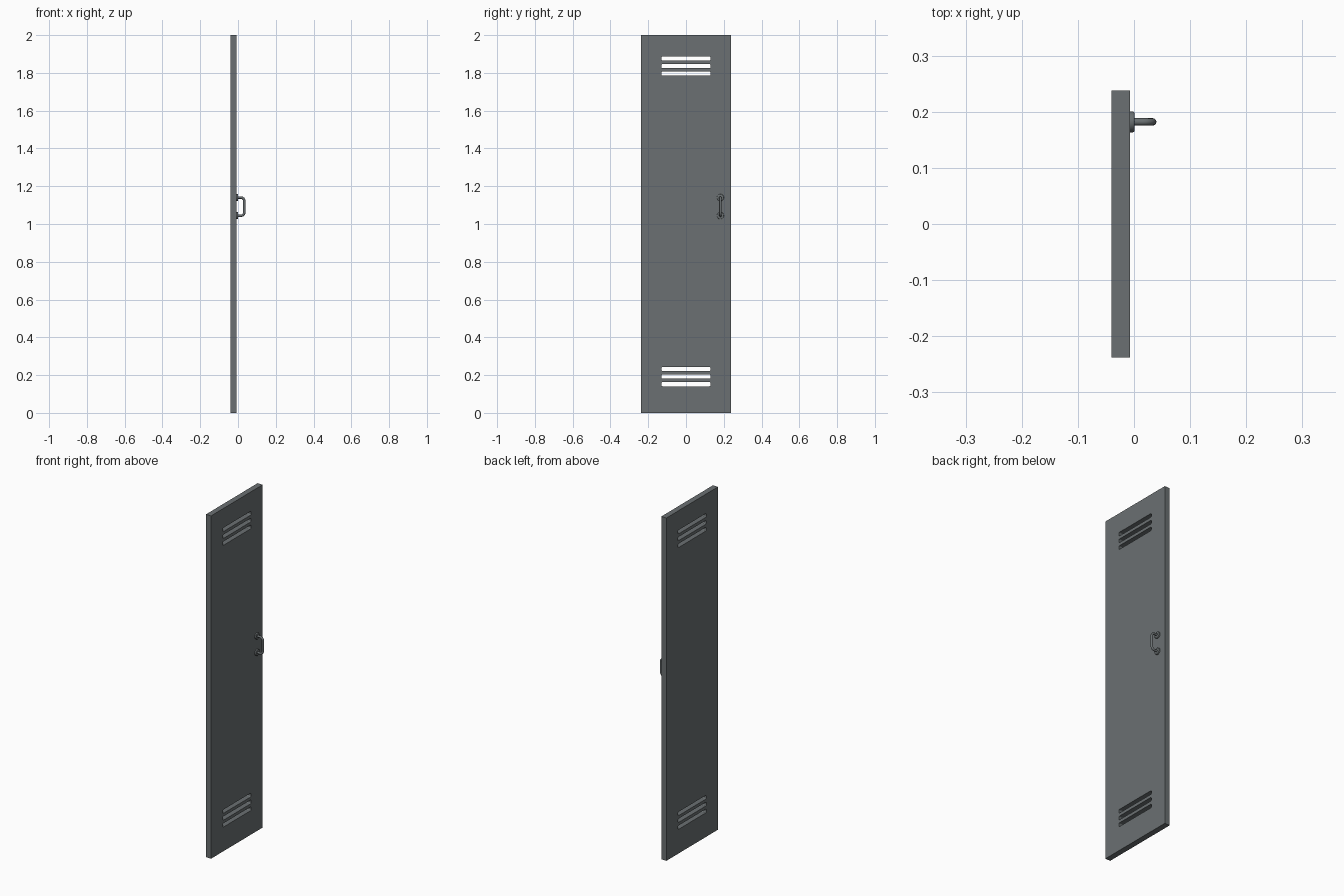
import bpy, bmesh, math
from mathutils import Matrix

if "Cube" in bpy.data.objects:
    bpy.data.objects.remove(bpy.data.objects["Cube"])

grey = bpy.data.materials.new("steel grey")
grey.diffuse_color = (0.145, 0.162, 0.168, 1)
grey.use_nodes = True
grey.node_tree.nodes["Principled BSDF"].inputs["Base Color"].default_value = grey.diffuse_color

X0, X1 = -0.04, -0.007      # door back and face
HALF_W, HEIGHT = 0.238, 2.0


def finish(name, bm):
    me = bpy.data.meshes.new(name)
    bmesh.ops.recalc_face_normals(bm, faces=bm.faces)
    bm.to_mesh(me)
    bm.free()
    ob = bpy.data.objects.new(name, me)
    bpy.context.collection.objects.link(ob)
    me.materials.append(grey)
    return ob


def add_box(bm, x0, x1, y0, y1, z0, z1):
    m = Matrix.Translation(((x0 + x1) / 2, (y0 + y1) / 2, (z0 + z1) / 2))
    m = m @ Matrix.Diagonal((x1 - x0, y1 - y0, z1 - z0, 1))
    return bmesh.ops.create_cube(bm, size=1, matrix=m)["verts"]


def smooth(ob):
    bpy.ops.object.select_all(action='DESELECT')
    ob.select_set(True)
    bpy.context.view_layer.objects.active = ob
    bpy.ops.object.shade_smooth_by_angle(angle=math.radians(35))


# door slab
bm = bmesh.new()
add_box(bm, X0, X1, -HALF_W, HALF_W, 0, HEIGHT)
door = finish("door_panel", bm)

# vent slots with softened corners, three at the top and three at the bottom
bm = bmesh.new()
for base in (0.152, 1.796):
    for i in range(3):
        z = base + 0.04 * i
        verts = add_box(bm, X0 - 0.02, X1 + 0.02, -0.13, 0.13, z - 0.011, z + 0.011)
        edges = {e for v in verts for e in v.link_edges
                 if abs(e.verts[0].co.x - e.verts[1].co.x) > 0.01}
        bmesh.ops.bevel(bm, geom=list(edges), offset=0.006, segments=3,
                        profile=0.5, affect='EDGES')
cutter = finish("vent_cutter", bm)
cutter.hide_render = True
mod = door.modifiers.new("vents", 'BOOLEAN')
mod.operation = 'DIFFERENCE'
mod.solver = 'EXACT'
mod.object = cutter
bpy.context.view_layer.objects.active = door
bpy.ops.object.modifier_apply(modifier=mod.name)
bpy.data.objects.remove(cutter)

# handle mounting discs
HY, Z_LOW, Z_HIGH, R = 0.182, 1.044, 1.140, 0.0065
for label, z in (("lower", Z_LOW), ("upper", Z_HIGH)):
    bm = bmesh.new()
    m = Matrix.Translation((X1 + 0.0035, HY, z)) @ Matrix.Rotation(math.pi / 2, 4, 'Y')
    bmesh.ops.create_cone(bm, cap_ends=True, segments=32, radius1=0.0185,
                          radius2=0.0185, depth=0.009, matrix=m)
    rim = [e for e in bm.edges if all(v.co.x > X1 + 0.004 for v in e.verts)]
    bmesh.ops.bevel(bm, geom=rim, offset=0.003, segments=3, profile=0.5, affect='EDGES')
    smooth(finish("handle_mount_" + label, bm))

# bent round bar
OUT, BEND = 0.04 - R, 0.018
path = [(X1, Z_LOW)]
for k in range(7):
    a = -math.pi / 2 + k * math.pi / 12
    path.append((OUT - BEND + BEND * math.cos(a), Z_LOW + BEND + BEND * math.sin(a)))
path += [(x, Z_LOW + Z_HIGH - z) for x, z in reversed(path)]
cu = bpy.data.curves.new("handle_bar", 'CURVE')
cu.dimensions = '3D'
cu.bevel_depth = R
cu.bevel_resolution = 4
sp = cu.splines.new('POLY')
sp.points.add(len(path) - 1)
for p, (x, z) in zip(sp.points, path):
    p.co = (x, HY, z, 1)
bar = bpy.data.objects.new("handle_bar", cu)
bpy.context.collection.objects.link(bar)
cu.materials.append(grey)
bpy.ops.object.select_all(action='DESELECT')
bar.select_set(True)
bpy.context.view_layer.objects.active = bar
bpy.ops.object.convert(target='MESH')
smooth(bpy.context.view_layer.objects.active)
